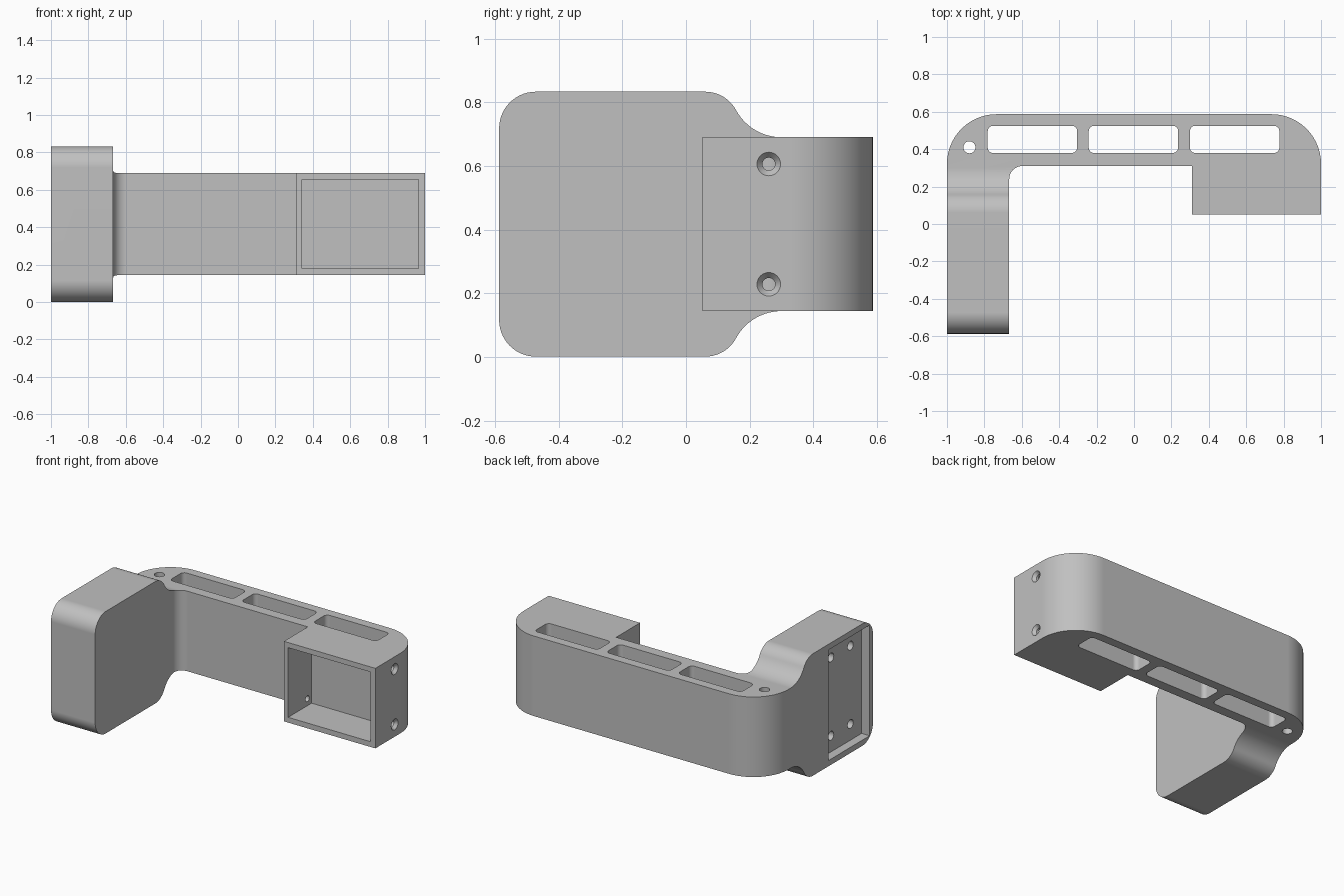
import bpy, bmesh, math
from mathutils import Vector, Matrix

cube = bpy.data.objects.get("Cube")
if cube:
    bpy.data.objects.remove(cube, do_unlink=True)

grey = bpy.data.materials.new("light_grey_plastic")
grey.use_nodes = True
COLOUR = (0.53, 0.53, 0.53, 1)
grey.diffuse_color = COLOUR
grey.node_tree.nodes["Principled BSDF"].inputs["Base Color"].default_value = COLOUR


def rounded(corners, steps=14):
    """Outline through (u, v, radius) corners, with true arcs at the corners."""
    points = []
    for i, (u, v, radius) in enumerate(corners):
        p = Vector((u, v))
        if radius == 0:
            points.append(p)
            continue
        to_prev = (Vector(corners[i - 1][:2]) - p).normalized()
        to_next = (Vector(corners[(i + 1) % len(corners)][:2]) - p).normalized()
        half = to_prev.angle(to_next) / 2
        centre = p + (to_prev + to_next).normalized() * radius / math.sin(half)
        reach = radius / math.tan(half)
        start = (p + to_prev * reach - centre).normalized()
        end = (p + to_next * reach - centre).normalized()
        points += [centre + start.slerp(end, k / steps) * radius for k in range(steps + 1)]
    return points


def rectangle(u0, u1, v0, v1, r=0):
    return rounded([(u0, v0, r), (u1, v0, r), (u1, v1, r), (u0, v1, r)], 6)


def finish(name, bm):
    bmesh.ops.recalc_face_normals(bm, faces=bm.faces)
    mesh = bpy.data.meshes.new(name)
    bm.to_mesh(mesh)
    bm.free()
    mesh.materials.append(grey)
    obj = bpy.data.objects.new(name, mesh)
    bpy.context.collection.objects.link(obj)
    return obj


def prism(name, outline, axis, low, high):
    """Extrude an outline along x (outline in y, z) or z (outline in x, y)."""
    bm = bmesh.new()
    rings = []
    for w in (low, high):
        rings.append([bm.verts.new((w, *p) if axis == "x" else (*p, w)) for p in outline])
    bm.faces.new(rings[0])
    bm.faces.new(rings[1])
    for i in range(len(outline)):
        bm.faces.new((rings[0][i - 1], rings[0][i], rings[1][i], rings[1][i - 1]))
    return finish(name, bm)


def cone(name, axis, centre, r_low, r_high, length):
    """Cylinder or cone along x or z, centred on a point."""
    bm = bmesh.new()
    turn = Matrix.Rotation(math.pi / 2, 4, "Y") if axis == "x" else Matrix()
    bmesh.ops.create_cone(bm, cap_ends=True, segments=32, radius1=r_low, radius2=r_high,
                          depth=length, matrix=Matrix.Translation(centre) @ turn)
    return finish(name, bm)


def combine(body, tool, operation="DIFFERENCE"):
    tool.hide_render = True
    mod = body.modifiers.new(tool.name, "BOOLEAN")
    mod.operation, mod.object, mod.solver = operation, tool, "EXACT"
    bpy.ops.object.modifier_apply(modifier=mod.name)
    bpy.data.objects.remove(tool, do_unlink=True)


# Plan outline: long rear beam, forward arm and the square housing
body = prism("bracket_body", rounded([
    (-1, -0.587, 0), (-0.667, -0.587, 0), (-0.667, 0.31, 0.07), (0.31, 0.31, 0),
    (0.31, 0.052, 0), (1, 0.052, 0), (1, 0.587, 0.265), (-1, 0.587, 0.265)]),
    "z", -0.1, 0.95)
bpy.context.view_layer.objects.active = body
body.select_set(True)

# Side profile: tall rounded arm sweeping down into the beam
MID = 0.417
upper = [(-0.587, 0.833, 0.115), (0.126, 0.833, 0.11), (0.203, 0.69, 0.163), (0.7, 0.69, 0)]
lower = [(y, 2 * MID - z, r) for y, z, r in reversed(upper)]
combine(body, prism("side_profile", rounded(upper + lower), "x", -1.2, 1.2), "INTERSECT")

# Trim the housing flush with the beam
for low, high in ((0.69, 1), (-0.2, 2 * MID - 0.69)):
    combine(body, prism("housing_trim", rectangle(0.1, 1.2, -0.2, 0.4), "z", low, high))

# Open pocket in the front of the housing
combine(body, prism("housing_pocket", rectangle(0.0, 0.305, 0.18, 0.655), "x", 0.342, 0.965))

# Three slots and a small hole straight through the beam
for x in (-0.543, -0.003, 0.538):
    combine(body, prism("beam_slot", rectangle(x - 0.239, x + 0.239, 0.38, 0.525, 0.028),
                        "z", -0.1, 1))
combine(body, cone("corner_hole", "z", (-0.88, 0.41, MID), 0.032, 0.032, 1.2))

# Countersunk screw holes through the housing sides
for z in (MID - 0.189, MID + 0.189):
    combine(body, cone("screw_hole", "x", (0.65, 0.26, z), 0.02, 0.02, 0.8))
    combine(body, cone("countersink", "x", (0.992, 0.26, z), 0.015, 0.0455, 0.036))

# Shallow recess on the outer side of the arm with four blind holes
combine(body, prism("arm_recess", rectangle(-0.55, -0.11, 0.04, 2 * MID - 0.04),
                    "x", -1.1, -0.94))
for y in (-0.43, -0.22):
    for z in (MID - 0.267, MID + 0.267):
        combine(body, cone("blind_hole", "x", (-0.91, y, z), 0.03, 0.03, 0.22))

# Smooth curved walls, crisp edges
bpy.ops.object.shade_smooth_by_angle(angle=math.radians(30))
weighted = body.modifiers.new("even_shading", "WEIGHTED_NORMAL")
weighted.keep_sharp = True
